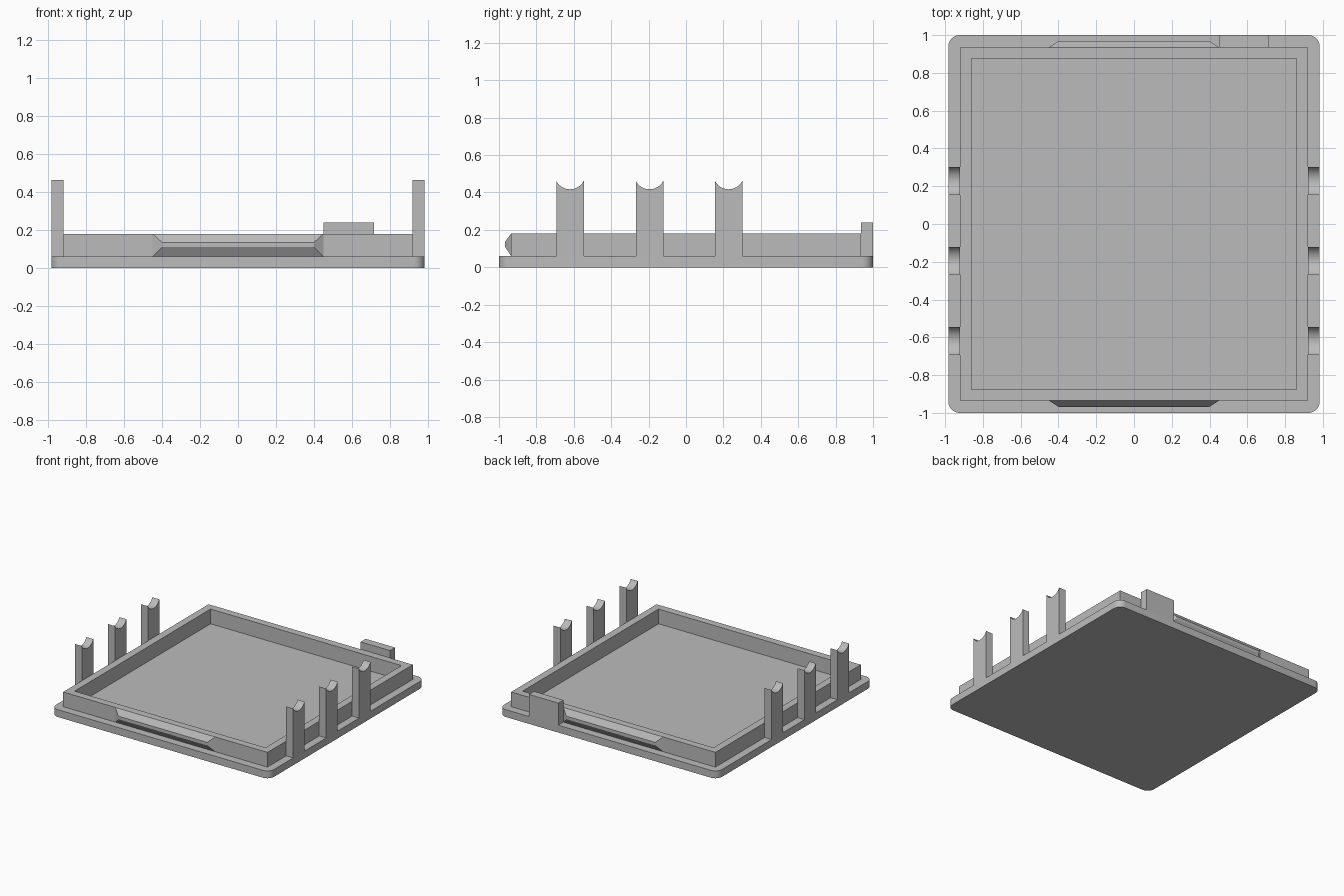
import bpy, bmesh, math
from mathutils import Vector

cube = bpy.data.objects.get("Cube")
if cube:
    bpy.data.objects.remove(cube, do_unlink=True)

grey = bpy.data.materials.new("light_grey")
grey.use_nodes = True
colour = (0.5, 0.5, 0.5, 1)
grey.diffuse_color = colour
grey.node_tree.nodes["Principled BSDF"].inputs["Base Color"].default_value = colour

HALF_X, HALF_Y = 0.983, 1.0      # base plate
RIM_X, RIM_Y = 0.92, 0.935       # outside of the raised rim
WALL = 0.06
PLATE_Z, RIM_Z = 0.06, 0.18


def finish(name, bm):
    bmesh.ops.remove_doubles(bm, verts=bm.verts, dist=1e-5)
    bmesh.ops.recalc_face_normals(bm, faces=bm.faces)
    mesh = bpy.data.meshes.new(name)
    bm.to_mesh(mesh)
    bm.free()
    mesh.materials.append(grey)
    obj = bpy.data.objects.new(name, mesh)
    bpy.context.collection.objects.link(obj)
    bpy.ops.object.select_all(action='DESELECT')
    obj.select_set(True)
    bpy.context.view_layer.objects.active = obj
    bpy.ops.object.shade_smooth_by_angle(angle=math.radians(30))
    return obj


def extrude(name, outline, offset):
    """Solid prism from a closed 3D outline."""
    bm = bmesh.new()
    face = bm.faces.new([bm.verts.new(p) for p in outline])
    out = bmesh.ops.extrude_face_region(bm, geom=[face])
    moved = [v for v in out["geom"] if isinstance(v, bmesh.types.BMVert)]
    bmesh.ops.translate(bm, verts=moved, vec=Vector(offset))
    return finish(name, bm)


def rectangle(x, y, z):
    return [(-x, -y, z), (x, -y, z), (x, y, z), (-x, y, z)]


# Base plate with rounded corners
radius, steps = 0.06, 8
outline = []
for i, (sx, sy) in enumerate([(1, 1), (-1, 1), (-1, -1), (1, -1)]):
    for k in range(steps + 1):
        a = math.pi / 2 * (i + k / steps)
        outline.append((sx * (HALF_X - radius) + radius * math.cos(a),
                        sy * (HALF_Y - radius) + radius * math.sin(a), 0))
extrude("base_plate", outline, (0, 0, PLATE_Z))

# Raised rim, open in the middle
bm = bmesh.new()
loops = [[bm.verts.new(p) for p in rectangle(RIM_X - w, RIM_Y - w, z)]
         for w, z in ((0, PLATE_Z), (0, RIM_Z), (WALL, RIM_Z), (WALL, PLATE_Z))]
for n in range(4):
    a, b = loops[n], loops[(n + 1) % 4]
    for k in range(4):
        j = (k + 1) % 4
        bm.faces.new((a[k], a[j], b[j], b[k]))
finish("rim", bm)

# Side posts with a concave cradle on top
half, tip, dip = 0.0735, 0.462, 0.045
arc_r = (half ** 2 + dip ** 2) / (2 * dip)
spread = math.asin(half / arc_r)
for side, label in ((1, "left"), (-1, "right")):
    for n, y in enumerate((-0.62, -0.195, 0.228)):
        x = side * RIM_X
        outline = [(x, y - half, PLATE_Z), (x, y + half, PLATE_Z)]
        for k in range(13):
            a = spread * (1 - k / 6)
            outline.append((x, y + arc_r * math.sin(a),
                            tip - dip + arc_r * (1 - math.cos(a))))
        extrude(f"{label}_post_{n + 1}", outline, (side * (HALF_X - RIM_X), 0, 0))

# Tapered snap ridges on the front and back of the rim
for side, label in ((-1, "front"), (1, "back")):
    bm = bmesh.new()
    ends = []
    for x, y, low, high in ((0.45, RIM_Y, PLATE_Z, RIM_Z), (0.40, 0.968, 0.11, 0.135)):
        ends.append([bm.verts.new((px, side * y, pz))
                     for px, pz in ((-x, low), (x, low), (x, high), (-x, high))])
    bm.faces.new(ends[0])
    bm.faces.new(ends[1])
    for k in range(4):
        j = (k + 1) % 4
        bm.faces.new((ends[0][k], ends[0][j], ends[1][j], ends[1][k]))
    finish(f"{label}_snap_ridge", bm)

# Locating tab on the back edge
extrude("back_tab", [(0.45, RIM_Y, PLATE_Z), (0.715, RIM_Y, PLATE_Z),
                     (0.715, HALF_Y, PLATE_Z), (0.45, HALF_Y, PLATE_Z)],
        (0, 0, 0.24 - PLATE_Z))
